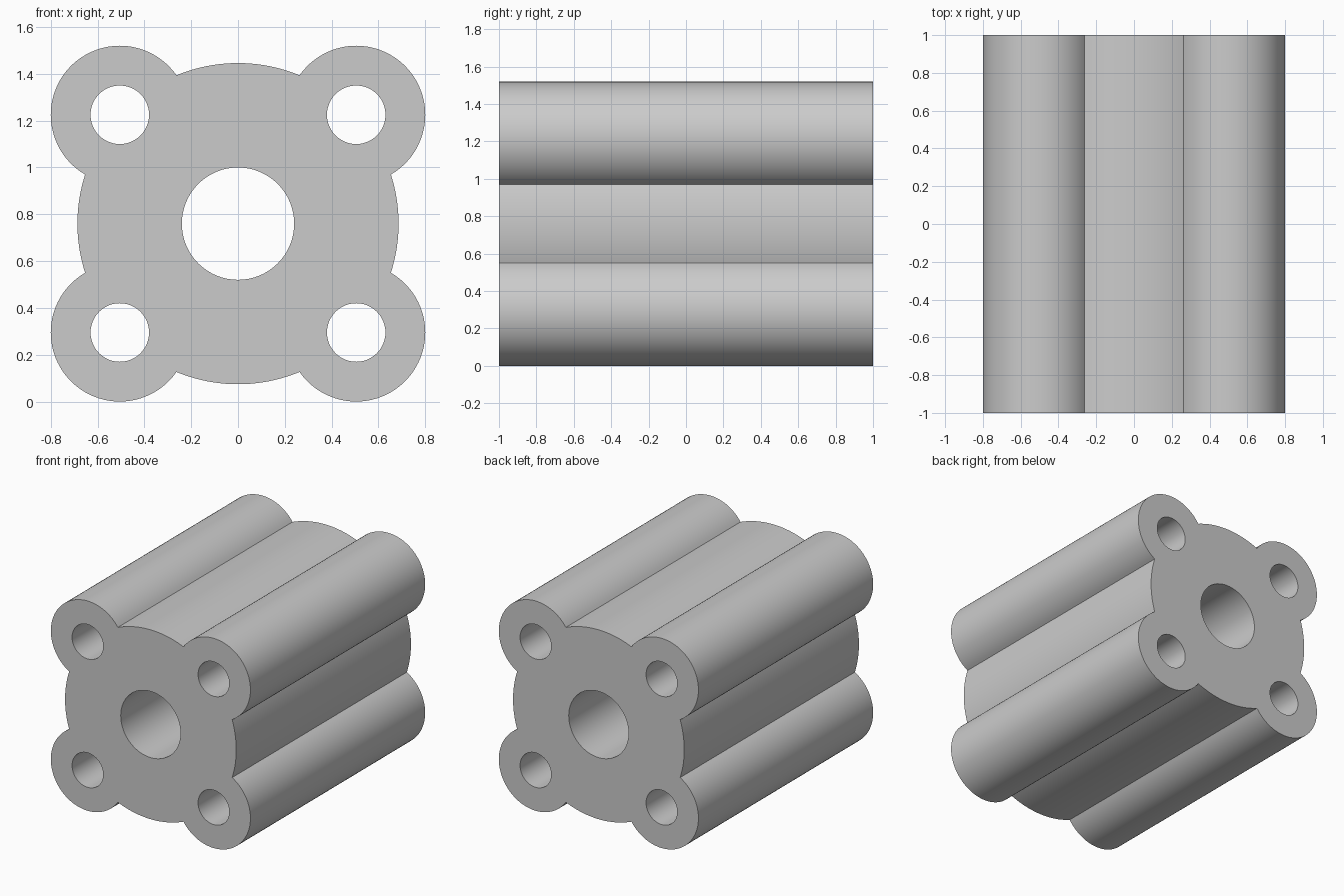
import bpy
import bmesh
from math import pi, cos, sin, acos, atan2, hypot, radians

cube = bpy.data.objects.get("Cube")
if cube:
    bpy.data.objects.remove(cube, do_unlink=True)

LOBE_X, LOBE_Z = 0.505, 0.465   # lobe centres relative to the axis
LOBE_R, BODY_R = 0.295, 0.686
HOLE_R, BORE_R = 0.125, 0.24
CENTRE_Z = LOBE_Z + LOBE_R
LENGTH = 2.0


def arc(cx, cz, r, start, end, steps):
    """Points along an arc, without the end point."""
    return [(cx + r * cos(start + (end - start) * i / steps),
             cz + r * sin(start + (end - start) * i / steps)) for i in range(steps)]


def add_loop(bm, points):
    """Closed loop of edges on the front plane."""
    verts = [bm.verts.new((x, -LENGTH / 2, z + CENTRE_Z)) for x, z in points]
    return [bm.edges.new((v, verts[i - 1])) for i, v in enumerate(verts)]


# Outline: four lobes joined by arcs of the round body
d = hypot(LOBE_X, LOBE_Z)
tilt = atan2(LOBE_Z, LOBE_X)
half_body = acos((BODY_R**2 + d**2 - LOBE_R**2) / (2 * BODY_R * d))
half_lobe = pi - acos((LOBE_R**2 + d**2 - BODY_R**2) / (2 * LOBE_R * d))
corners = [tilt, pi - tilt, pi + tilt, 2 * pi - tilt]

outline, holes = [], []
for i, angle in enumerate(corners):
    cx, cz = d * cos(angle), d * sin(angle)
    following = corners[i + 1] if i < 3 else tilt + 2 * pi
    outline += arc(cx, cz, LOBE_R, angle - half_lobe, angle + half_lobe, 48)
    outline += arc(0, 0, BODY_R, angle + half_body, following - half_body, 20)
    holes.append(arc(cx, cz, HOLE_R, 0, 2 * pi, 48))
holes.append(arc(0, 0, BORE_R, 0, 2 * pi, 64))

# Fill the profile and extrude it along the axis
bm = bmesh.new()
edges = add_loop(bm, outline)
for hole in holes:
    edges += add_loop(bm, hole)
bmesh.ops.triangle_fill(bm, edges=edges, use_beauty=True, use_dissolve=False)
result = bmesh.ops.extrude_face_region(bm, geom=bm.faces[:], use_keep_orig=True)
new_verts = [g for g in result["geom"] if isinstance(g, bmesh.types.BMVert)]
bmesh.ops.translate(bm, verts=new_verts, vec=(0, LENGTH, 0))
bmesh.ops.recalc_face_normals(bm, faces=bm.faces[:])

mesh = bpy.data.meshes.new("lobed_housing")
bm.to_mesh(mesh)
bm.free()
housing = bpy.data.objects.new("lobed_housing", mesh)
bpy.context.collection.objects.link(housing)

# Plain grey
grey = bpy.data.materials.new("grey")
grey.use_nodes = True
grey.diffuse_color = (0.6, 0.6, 0.6, 1)
grey.node_tree.nodes["Principled BSDF"].inputs["Base Color"].default_value = (0.6, 0.6, 0.6, 1)
mesh.materials.append(grey)

# Smooth walls, sharp rims and creases
bpy.ops.object.select_all(action="DESELECT")
housing.select_set(True)
bpy.context.view_layer.objects.active = housing
bpy.ops.object.shade_smooth_by_angle(angle=radians(30))
